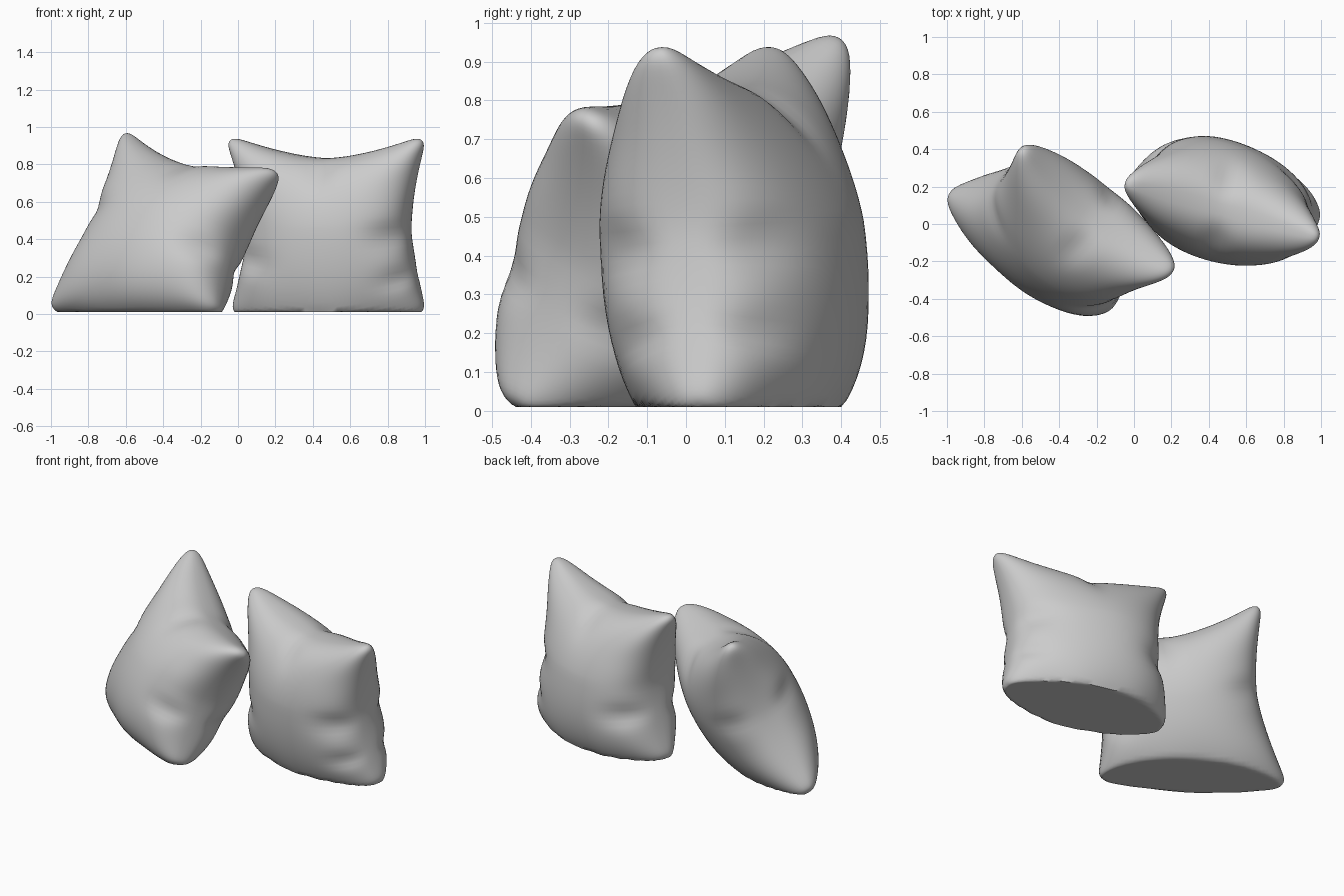
import bpy, bmesh, math
from mathutils import Vector

if "Cube" in bpy.data.objects:
    bpy.data.objects.remove(bpy.data.objects["Cube"])

N = 44
FLOOR = 0.01


def cushion(name, corners, pinch, puff, sag, skew, dents):
    """Stuffed cushion: corners = bottom-left, bottom-right, top-right, top-left;
    pinch = inward pull of the left, right, bottom, top edges;
    puff, sag and skew are given for (front, back)."""
    bl, br, tr, tl = [Vector(c) for c in corners]
    across, upward = (br - bl) + (tr - tl), (tl - bl) + (tr - br)
    normal = -across.cross(upward).normalized()
    if normal.y > 0:
        normal = -normal            # towards the front
    left, right, low, high = pinch
    steps = [math.sin(math.pi / 2 * (2 * i / N - 1)) for i in range(N + 1)]

    def point(a, b, k):
        # outline with scooped edges and blunt corners
        scoop_a, scoop_b = 1 - abs(b) ** 1.6, 1 - abs(a) ** 1.6
        u = a * (1.04 - (right if a > 0 else left) * scoop_a - 0.05 * b ** 24)
        v = b * (1.04 - (high if b > 0 else low) * scoop_b - 0.05 * a ** 24)
        s, t = (u + 1) / 2, (v + 1) / 2
        p = bl.lerp(br, s).lerp(tl.lerp(tr, s), t)
        # stuffing, fuller near the bottom
        h = puff[k] * max(0, (1 - a * a) * (1 - b * b)) ** 0.38
        h *= (1 - sag[k] * b) * (1 + skew[k] * a)
        # puckers running in from the seams, plus individual folds
        h *= 1 + 0.03 * a ** 4 * math.sin(9 * b + k) + 0.03 * b ** 4 * math.sin(8 * a - k)
        for da, db, wa, wb, depth in dents:
            h *= 1 - depth * math.exp(-((a - da) / wa) ** 2 - ((b - db) / wb) ** 2)
        p += normal * h * (1 if k == 0 else -1)
        p.z = max(p.z, FLOOR)      # resting flat on the ground
        return p

    bm = bmesh.new()
    for k in (0, 1):
        g = [[bm.verts.new(point(a, b, k)) for a in steps] for b in steps]
        for j in range(N):
            for i in range(N):
                f = [g[j][i], g[j][i + 1], g[j + 1][i + 1], g[j + 1][i]]
                bm.faces.new(f if k == 0 else f[::-1])
    bmesh.ops.remove_doubles(bm, verts=bm.verts, dist=0.0008)
    bmesh.ops.recalc_face_normals(bm, faces=bm.faces)
    me = bpy.data.meshes.new(name)
    bm.to_mesh(me)
    bm.free()
    ob = bpy.data.objects.new(name, me)
    bpy.context.collection.objects.link(ob)
    bpy.context.view_layer.objects.active = ob
    ob.select_set(True)
    bpy.ops.object.shade_smooth_by_angle(angle=math.radians(50))
    ob.select_set(False)


# upright cushion on the right
cushion("upright_cushion",
        [(-0.02, 0.22, 0.01), (0.985, 0.03, 0.01), (0.985, -0.07, 0.935), (-0.045, 0.215, 0.935)],
        (0.21, 0.17, -0.26, 0.26), (0.305, 0.33), (0.12, 0.2), (0.03, -0.15),
        [(1, -0.1, 0.3, 0.13, 0.2), (1, -0.55, 0.25, 0.1, 0.2),
         (-1, -0.35, 0.3, 0.12, 0.2), (0, 1, 0.13, 0.3, 0.2)])

# leaning cushion on the left
cushion("leaning_cushion",
        [(-0.99, 0.16, 0.03), (-0.12, -0.435, 0.01), (0.21, -0.25, 0.76), (-0.6, 0.4, 0.965)],
        (0.2, 0.17, -0.1, 0.25), (0.315, 0.315), (0.12, 0.06), (0.1, 0.0),
        [(1, -0.3, 0.25, 0.13, 0.2), (-1, 0.05, 0.3, 0.13, 0.15),
         (0.1, 1, 0.13, 0.3, 0.2)])
